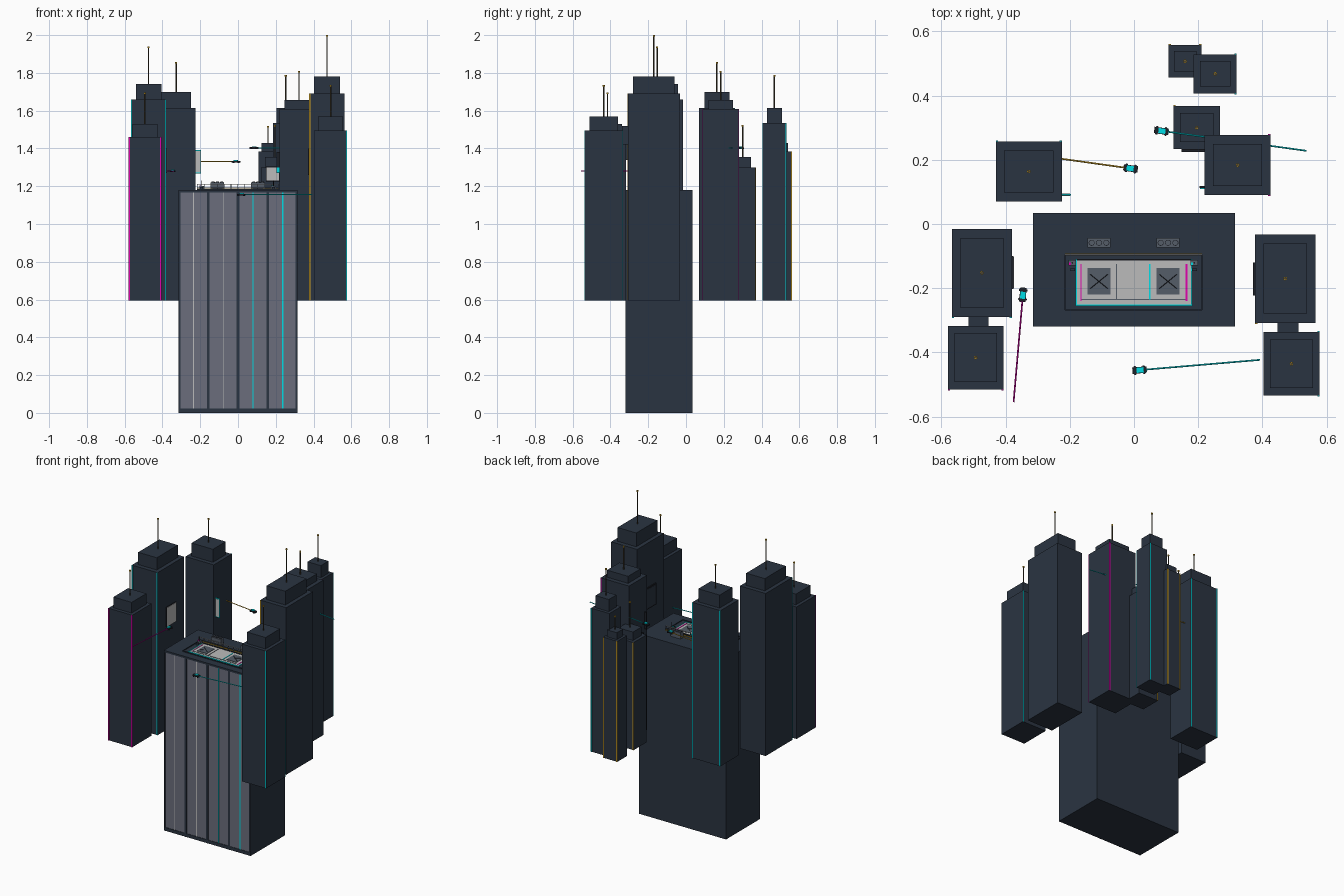
import bpy, math
from mathutils import Vector


def material(name, rgb):
    m = bpy.data.materials.new(name)
    m.diffuse_color = (*rgb, 1)
    return m


SLATE = material("slate", (0.023, 0.034, 0.053))
GLASS = material("grey_glass", (0.145, 0.155, 0.2))
BLACK = material("near_black", (0.012, 0.014, 0.02))
PALE = material("pale_grey", (0.5, 0.5, 0.5))
STEEL = material("steel", (0.09, 0.11, 0.14))
CYAN = material("cyan", (0.0, 0.72, 0.78))
MAGENTA = material("magenta", (0.75, 0.0, 0.42))
AMBER = material("amber", (0.7, 0.4, 0.02))
BRONZE = material("dark_bronze", (0.07, 0.055, 0.03))


def finish(name, mat):
    o = bpy.context.object
    o.name = name
    o.data.materials.append(mat)
    return o


def box(name, x0, x1, y0, y1, z0, z1, mat):
    bpy.ops.mesh.primitive_cube_add(size=1, location=((x0 + x1) / 2, (y0 + y1) / 2, (z0 + z1) / 2))
    o = finish(name, mat)
    o.scale = (x1 - x0, y1 - y0, z1 - z0)
    return o


def rod(name, a, b, r, mat, sides=16):
    a, b = Vector(a), Vector(b)
    d = b - a
    bpy.ops.mesh.primitive_cylinder_add(vertices=sides, radius=r, depth=d.length, location=(a + b) / 2,
                                        rotation=d.to_track_quat('Z', 'Y').to_euler())
    if sides > 8:
        bpy.ops.object.shade_smooth_by_angle()
    return finish(name, mat)


# Floating towers: bounds, body top, cap top, mast top, cap inset, neon colour and lit corners
BASE = 0.595
SW, SE, NW, NE = (0, 0), (1, 0), (0, 1), (1, 1)
towers = [
    ("west", -.567, -.38, -.29, -.015, 1.66, 1.74, 1.94, .026, CYAN, (SW, SE)),
    ("southwest", -.58, -.406, -.515, -.317, 1.46, 1.53, 1.695, .021, MAGENTA, (SW, SE)),
    ("east", .377, .565, -.308, -.032, 1.69, 1.78, 2.0, .026, AMBER, (SW,)),
    ("southeast", .403, .578, -.534, -.337, 1.495, 1.57, 1.735, .021, CYAN, (SE, NE)),
    ("northeast", .22, .425, .09, .277, 1.61, 1.656, 1.81, .026, MAGENTA, (SE, NE)),
    ("northwest", -.43, -.225, .07, .257, 1.615, 1.70, 1.857, .025, CYAN, (NW, NE)),
    ("inner_north", .123, .268, .233, .367, 1.30, 1.355, 1.525, .02, AMBER, (NW,)),
    ("far_north", .186, .32, .407, .528, 1.535, 1.614, 1.79, .019, CYAN, (SE, NE)),
    ("rear", .108, .21, .457, .557, 1.385, 1.43, 1.52, .016, AMBER, (NW, NE)),
]
for n, x0, x1, y0, y1, zb, zc, zm, i, neon, corners in towers:
    box(n + "_tower", x0, x1, y0, y1, BASE, zb, SLATE)
    box(n + "_cap", x0 + i, x1 - i, y0 + i * 1.1, y1 - i * 1.1, zb, zc, SLATE)
    cx, cy = (x0 + x1) / 2, (y0 + y1) / 2
    rod(n + "_mast", (cx, cy, zc), (cx, cy, zm), .0035, BRONZE)
    rod(n + "_beacon", (cx, cy, zm - .008), (cx, cy, zm), .0055, AMBER)
    # neon strips sit on the front or back face beside the corner
    for u, v in corners:
        x = (x0, x1 - .007)[u]
        y = (y0 - .003, y1)[v]
        box(n + "_neon", x, x + .007, y, y + .003, BASE, zb, neon)

# Links between neighbouring towers
box("west_link", -.515, -.453, -.318, -.289, 1.34, 1.42, SLATE)
box("east_link", .447, .512, -.338, -.307, 1.42, 1.52, SLATE)

# Billboards
box("west_billboard_frame", -.38, -.376, -.203, -.10, 1.27, 1.40, BLACK)
box("west_billboard_screen", -.377, -.374, -.2, -.103, 1.273, 1.397, PALE)
box("east_billboard_frame", .371, .377, -.222, -.12, 1.26, 1.40, BLACK)
box("east_billboard_screen", .37, .372, -.215, -.127, 1.268, 1.392, SLATE)
box("northwest_sign_frame", -.226, -.196, .088, .094, 1.268, 1.392, CYAN)
box("northwest_sign_screen", -.224, -.199, .0865, .0955, 1.273, 1.387, PALE)
box("northeast_sign", .204, .22, .112, .118, 1.27, 1.38, BLACK)
box("northeast_sign_light", .205, .219, .1095, .1115, 1.272, 1.298, CYAN)
box("inner_sign_frame", .148, .222, .225, .233, 1.225, 1.305, BLACK)
box("inner_sign_screen", .152, .218, .2235, .2255, 1.23, 1.3, PALE)

# Main tower with glazed front, pilasters and mullions
box("main_tower", -.315, .315, -.313, .035, 0, 1.18, SLATE)
for k in range(4):
    x = -.315 + k * .1575
    box("front_glass", x + .007, x + .1505, -.316, -.312, .022, 1.168, GLASS)
    lit = k > 1
    w = .0035 if lit else .002
    box("mullion", x + .079 - w, x + .079 + w, -.3175, -.3155, .022, 1.168, CYAN if lit else PALE)
for k in range(5):
    x = min(max(-.315 + k * .1575, -.3085), .3085)
    w = .0035 if k in (0, 4) else .0075
    box("pilaster", x - w, x + w, -.32, -.312, 0, 1.18, SLATE)
box("front_sill", -.315, .315, -.319, -.312, 0, .022, SLATE)
box("front_lintel", -.315, .315, -.319, -.312, 1.168, 1.18, SLATE)

# Rooftop landing deck
box("deck", -.18, .18, -.253, -.11, 1.18, 1.183, PALE)
for x0, x1, y0, y1, m in (
        (-.182, -.177, -.255, -.11, CYAN), (.177, .181, -.255, -.11, CYAN), (-.182, .182, -.256, -.251, CYAN),
        (-.167, -.164, -.24, -.125, MAGENTA), (.161, .166, -.24, -.125, MAGENTA), (.047, .052, -.235, -.125, CYAN),
        (-.056, -.053, -.235, -.125, STEEL), (-.165, .165, -.236, -.234, STEEL), (-.18, .18, -.113, -.109, BLACK)):
    box("deck_stripe", x0, x1, y0, y1, 1.18, 1.185, m)
for x in (-.109, .106):
    box("landing_pad", x - .036, x + .036, -.22, -.137, 1.182, 1.186, STEEL)
    for s in (-1, 1):
        rod("pad_cross", (x - .027, -.179 - s * .022, 1.186), (x + .027, -.179 + s * .022, 1.186), .001, BLACK, 4)

# Railings around the deck
for z in (1.195, 1.21):
    rod("back_rail", (-.215, -.096, z), (.212, -.096, z), .002, PALE if z > 1.2 else STEEL)
for x in (-.215, .212):
    box("side_curb", x - .0015, x + .0015, -.268, -.096, 1.18, 1.185, SLATE)
box("front_curb", -.215, .212, -.2695, -.2665, 1.18, 1.186, SLATE)
box("back_light_strip", -.215, .212, -.0945, -.0925, 1.181, 1.187, AMBER)
for k in range(13):
    x = -.215 + k * .427 / 12
    box("rail_post", x - .0015, x + .0015, -.0975, -.0945, 1.18, 1.211, STEEL)

# Cooling units with three fans, and corner lamps
for x in (-.109, .106):
    box("cooling_unit", x - .036, x + .036, -.073, -.044, 1.18, 1.22, STEEL)
    for k in (-1, 0, 1):
        rod("fan", (x + k * .023, -.0585, 1.219), (x + k * .023, -.0585, 1.223), .0095, BLACK)
        rod("fan_hub", (x + k * .023, -.0585, 1.222), (x + k * .023, -.0585, 1.2245), .0075, STEEL)
for x, m in ((-.192, MAGENTA), (.188, CYAN)):
    box("lamp_box", x - .012, x + .012, -.13, -.112, 1.18, 1.2, STEEL)
    rod("lamp_post", (x, -.121, 1.2), (x, -.121, 1.23), .002, BLACK)
    box("lamp_light", x - .011, x - .004, -.128, -.12, 1.2, 1.204, m)
    box("deck_locker", x - .008, x + .008, -.147, -.138, 1.18, 1.195, SLATE)

# Flying cars, each with a light trail
cars = [((-.01, .173, 1.33), (-.225, .203, 1.33), AMBER), ((.085, .29, 1.402), (.537, .228, 1.402), CYAN),
        ((-.346, -.22, 1.28), (-.375, -.555, 1.28), MAGENTA), ((.017, -.455, 1.155), (.393, -.423, 1.155), CYAN)]
for p, q, m in cars:
    p, q = Vector(p), Vector(q)
    d = (p - q).normalized()
    rod("light_trail", p, q, .0026, m)
    for name, off, size, z, mat in (("car_body", 0, (.044, .02, .009), 0, BLACK),
                                    ("car_cabin", -.002, (.022, .016, .005), .0065, CYAN),
                                    ("car_tail", -.0215, (.003, .015, .004), 0, m)):
        bpy.ops.mesh.primitive_cube_add(size=1, location=p + d * off + Vector((0, 0, z)),
                                        rotation=(0, 0, math.atan2(d.y, d.x)))
        finish(name, mat).scale = size
    side = Vector((-d.y, d.x, 0))
    for a in (-.014, .014):
        for s in (-1, 1):
            c = p + d * a + side * s * .01
            rod("car_thruster", c - Vector((0, 0, .006)), c + Vector((0, 0, .002)), .004, BLACK, 8)
